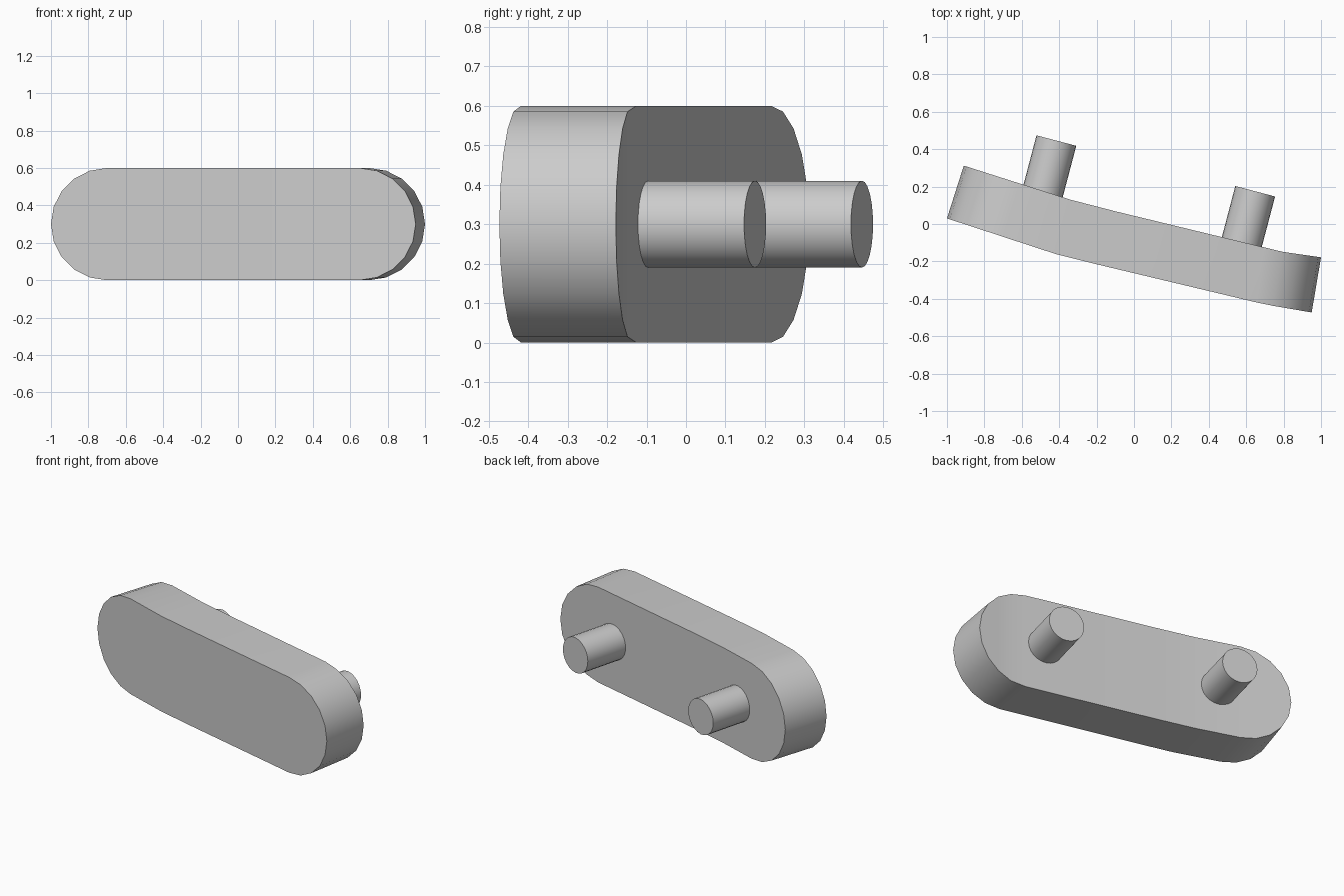
import bpy, bmesh, math
from mathutils import Vector

cube = bpy.data.objects.get("Cube")
if cube:
    bpy.data.objects.remove(cube, do_unlink=True)

GREY = (0.6, 0.6, 0.6, 1)
grey = bpy.data.materials.new("light grey")
grey.use_nodes = True
grey.diffuse_color = GREY
grey.node_tree.nodes["Principled BSDF"].inputs["Base Color"].default_value = GREY

RADIUS = 0.3
STEPS = 5


def finish(obj):
    obj.data.materials.append(grey)
    bpy.ops.object.select_all(action='DESELECT')
    obj.select_set(True)
    bpy.context.view_layer.objects.active = obj
    bpy.ops.object.shade_smooth_by_angle(angle=math.radians(30))


def bend(x, knots):
    """Depth of a gently bent surface at x."""
    for (x0, y0), (x1, y1) in zip(knots, knots[1:]):
        if x <= x1 + 1e-6:
            return y0 + (y1 - y0) * (x - x0) / (x1 - x0)
    return knots[-1][1]


# Bent plate with round ends: columns of points across its front and back
front = [(-1, 0.03), (-0.42, -0.16), (-0.18, -0.22), (0.7, -0.43), (0.95, -0.473)]
back = [(-0.91, 0.312), (-0.34, 0.13), (-0.1, 0.068), (0.8, -0.15), (1, -0.178)]

arc = [math.radians(90 * i / STEPS) for i in range(STEPS + 1)]
rounded = [(RADIUS * (1 - math.cos(a)), RADIUS * math.sin(a)) for a in arc]


def columns(knots):
    left, right = knots[0][0], knots[-1][0]
    cols = [(left + d, h) for d, h in rounded]
    cols += [(x, RADIUS) for x, _ in knots[1:3]]
    cols += [(right - d, h) for d, h in reversed(rounded)]
    return [(x, bend(x, knots), h) for x, h in cols]


bm = bmesh.new()


def side(knots):
    cols = columns(knots)
    top = [bm.verts.new((x, y, RADIUS + h)) for x, y, h in cols]
    low = [bm.verts.new((x, y, RADIUS - h)) for x, y, h in cols[1:-1]]
    low = [top[0]] + low + [top[-1]]
    for i in range(len(top) - 1):
        quad = [top[i], top[i + 1], low[i + 1], low[i]]
        bm.faces.new(list(dict.fromkeys(quad)))
    return top + low[-2:0:-1]


rim_a, rim_b = side(front), side(back)
for i in range(len(rim_a)):
    j = (i + 1) % len(rim_a)
    bm.faces.new((rim_a[i], rim_a[j], rim_b[j], rim_b[i]))
bmesh.ops.recalc_face_normals(bm, faces=bm.faces)
mesh = bpy.data.meshes.new("curved_plate")
bm.to_mesh(mesh)
bm.free()
plate = bpy.data.objects.new("curved_plate", mesh)
bpy.context.collection.objects.link(plate)
finish(plate)

# Two parallel pegs on the back
axis = Vector((0.255, 0.967, 0)).normalized()
LENGTH = 0.36
for name, tip in (("right_peg", (-0.415, 0.446, 0.3)), ("left_peg", (0.648, 0.175, 0.3))):
    bpy.ops.mesh.primitive_cylinder_add(
        vertices=24, radius=0.11, depth=LENGTH,
        location=Vector(tip) - axis * LENGTH / 2,
        rotation=axis.to_track_quat('Z', 'Y').to_euler())
    peg = bpy.context.object
    peg.name = name
    finish(peg)
